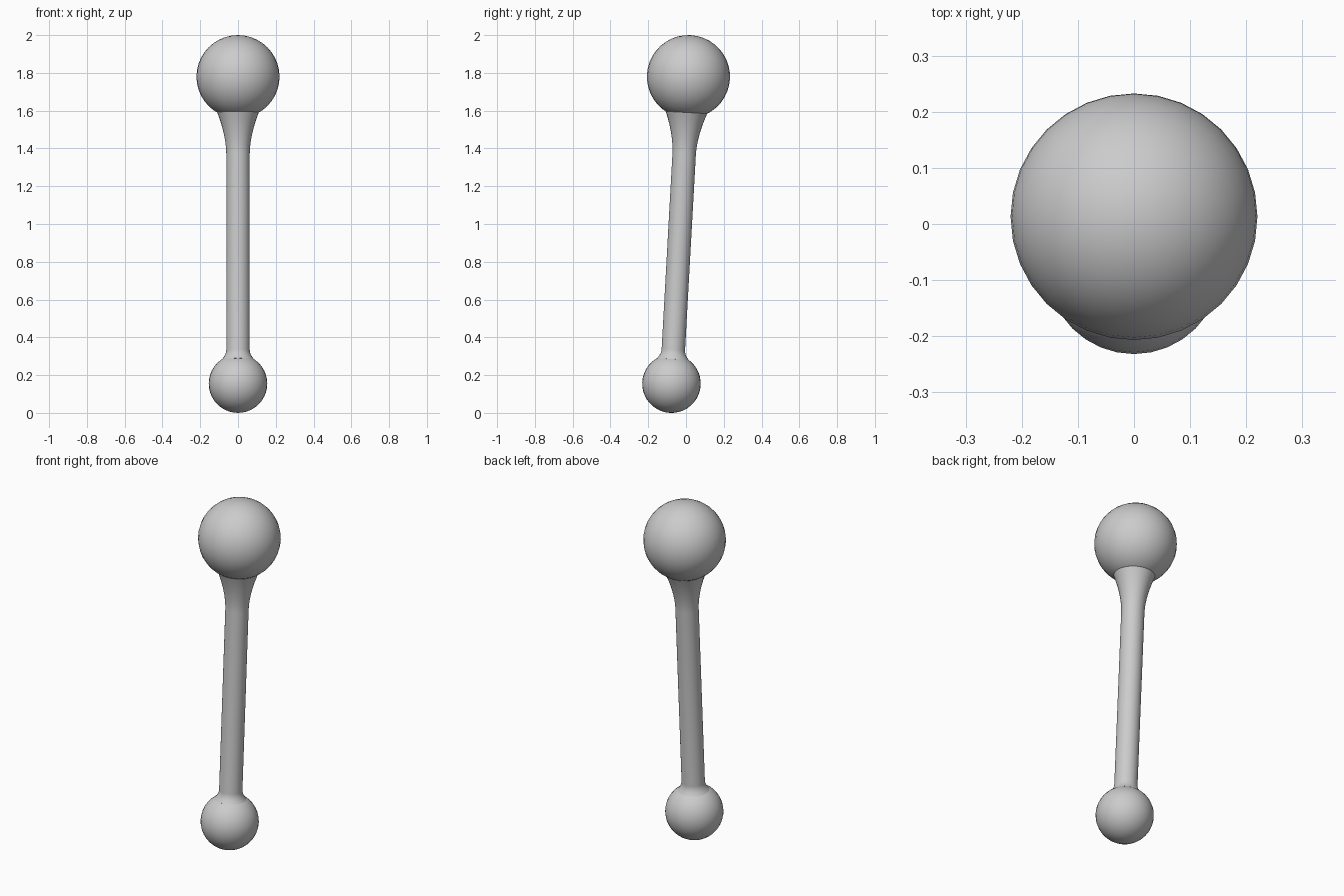
import bpy
import bmesh
from math import cos, sin, pi
from mathutils import Vector

if "Cube" in bpy.data.objects:
    bpy.data.objects.remove(bpy.data.objects["Cube"], do_unlink=True)

SIDES = 32
LOW = Vector((0, -0.077, 0.155))    # centre of the small ball
HIGH = Vector((0, 0.013, 1.78))     # centre of the large ball
AXIS = HIGH - LOW
LENGTH = AXIS.length
TILT = Vector((0, 0, 1)).rotation_difference(AXIS)

grey = bpy.data.materials.new("plain grey")
grey.use_nodes = True
colour = (0.6, 0.6, 0.6, 1)
grey.diffuse_color = colour
grey.node_tree.nodes["Principled BSDF"].inputs["Base Color"].default_value = colour


def finish(name, bm, origin):
    """Turn a bmesh standing along z into a smooth, tilted object."""
    bmesh.ops.recalc_face_normals(bm, faces=bm.faces)
    mesh = bpy.data.meshes.new(name)
    bm.to_mesh(mesh)
    bm.free()
    mesh.materials.append(grey)
    obj = bpy.data.objects.new(name, mesh)
    bpy.context.collection.objects.link(obj)
    obj.location = origin
    obj.rotation_mode = 'QUATERNION'
    obj.rotation_quaternion = TILT
    bpy.ops.object.select_all(action='DESELECT')
    obj.select_set(True)
    bpy.context.view_layer.objects.active = obj
    bpy.ops.object.shade_smooth_by_angle(angle=pi / 6)


def ball(name, radius, centre):
    bm = bmesh.new()
    bmesh.ops.create_uvsphere(bm, u_segments=SIDES, v_segments=20, radius=radius)
    finish(name, bm, centre)


def lathe(name, profile, origin):
    bm = bmesh.new()
    rings = [[bm.verts.new((r * cos(2 * pi * i / SIDES), r * sin(2 * pi * i / SIDES), z))
              for i in range(SIDES)] for r, z in profile]
    for a, b in zip(rings, rings[1:]):
        for i in range(SIDES):
            j = (i + 1) % SIDES
            bm.faces.new((a[i], a[j], b[j], b[i]))
    finish(name, bm, origin)


# Balls at both ends
ball("lower_ball", 0.155, LOW)
ball("upper_ball", 0.22, HIGH)

# Shaft with a small fillet below and a long concave flare above, ends sunk in the balls
ROD = 0.062
profile = [(0.05, 0.11), (0.084, 0.13)]
for k in range(1, 6):
    t = k / 5
    profile.append((ROD + 0.022 * (1 - t) ** 2, 0.13 + 0.05 * t))
for k in range(11):
    t = k / 10
    profile.append((ROD + 0.048 * t ** 1.8, LENGTH - 0.41 + 0.22 * t))
profile.append((0.09, LENGTH - 0.17))
lathe("shaft", profile, LOW)
